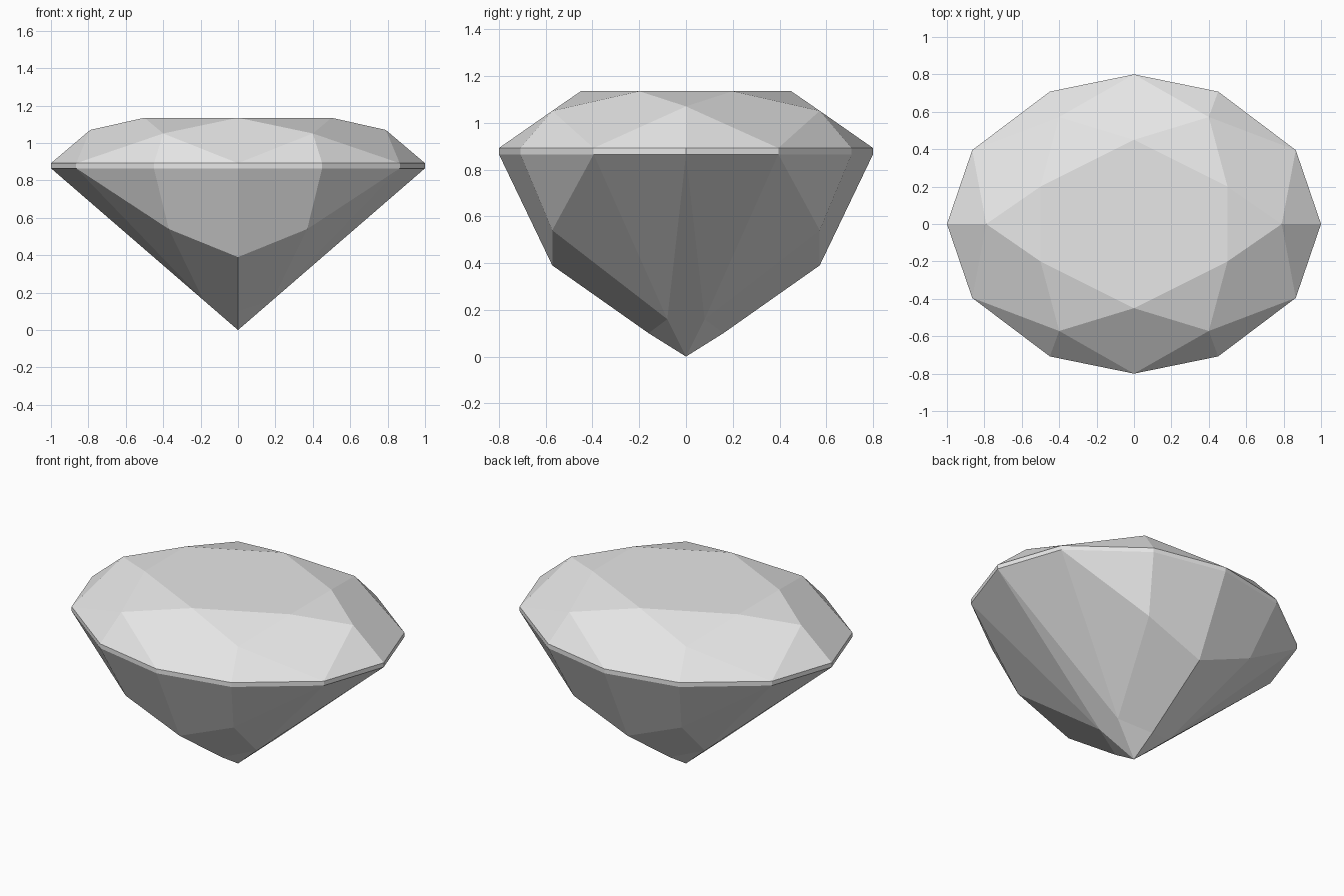
import bpy, bmesh
from mathutils import Vector

cube = bpy.data.objects.get("Cube")
if cube:
    bpy.data.objects.remove(cube, do_unlink=True)

stone = bpy.data.materials.new("pale_grey_stone")
stone.use_nodes = True
GREY = (0.8, 0.8, 0.8, 1)
stone.diffuse_color = GREY
stone.node_tree.nodes["Principled BSDF"].inputs["Base Color"].default_value = GREY

# Outline of one quarter of the stone, from the side round to the end
OUTLINE = [(1, 0), (0.865, 0.395), (0.45, 0.708), (0, 0.8)]
LOW, HIGH, TABLE = 0.865, 0.892, 1.135
low = [(x, y, LOW) for x, y in OUTLINE]
high = [(x, y, HIGH) for x, y in OUTLINE]
CORE = Vector((0, 0, 0.7))


def faceted(name, facets):
    """Mirror quarter facets over both axes, then join flat neighbours."""
    bm = bmesh.new()
    for sx in (1, -1):
        for sy in (1, -1):
            for facet in facets:
                face = bm.faces.new([bm.verts.new((x * sx, y * sy, z)) for x, y, z in facet])
                face.normal_update()
                if face.normal.dot(face.calc_center_median() - CORE) < 0:
                    face.normal_flip()
    bmesh.ops.remove_doubles(bm, verts=bm.verts, dist=0.001)
    bmesh.ops.dissolve_limit(bm, angle_limit=0.02, verts=bm.verts, edges=bm.edges)
    mesh = bpy.data.meshes.new(name)
    bm.to_mesh(mesh)
    bm.free()
    mesh.materials.append(stone)
    bpy.context.collection.objects.link(bpy.data.objects.new(name, mesh))


# Crown: flat table, star facets, kites and upper girdle facets
top, top_side = (0, 0, TABLE), (0.5, 0, TABLE)
top_corner, top_end = (0.5, 0.2, TABLE), (0, 0.45, TABLE)
star_side, star_end = (0.79, 0, 1.07), (0.4, 0.572, 1.051)
faceted("crown", [
    (top, top_side, top_corner, top_end),
    (top_side, star_side, top_corner),
    (top_corner, star_end, top_end),
    (top_corner, star_side, high[1]),
    (top_corner, high[1], star_end),
    (top_end, star_end, high[3]),
    (star_side, high[0], high[1]),
    (star_end, high[1], high[2]),
    (star_end, high[2], high[3]),
])

# Girdle: thin upright band
faceted("girdle", [(low[i], low[i + 1], high[i + 1], high[i]) for i in range(3)])

# Pavilion: long side facets, end facets and the pointed tip
tip = (0, 0, 0)
waist_corner, waist_end = (0.37, 0.572, 0.54), (0, 0.572, 0.39)
tip_mid, tip_corner, tip_end = (0.185, 0, 0.16), (0.185, 0.08, 0.16), (0, 0.16, 0.1)
faceted("pavilion", [
    (low[0], tip_corner, tip_mid),
    (low[0], low[1], tip_corner),
    (low[1], waist_corner, tip_corner),
    (low[1], low[2], waist_corner),
    (low[2], low[3], waist_end, waist_corner),
    (waist_corner, waist_end, tip_end, tip_corner),
    (tip_mid, tip_corner, tip),
    (tip_corner, tip_end, tip),
])
